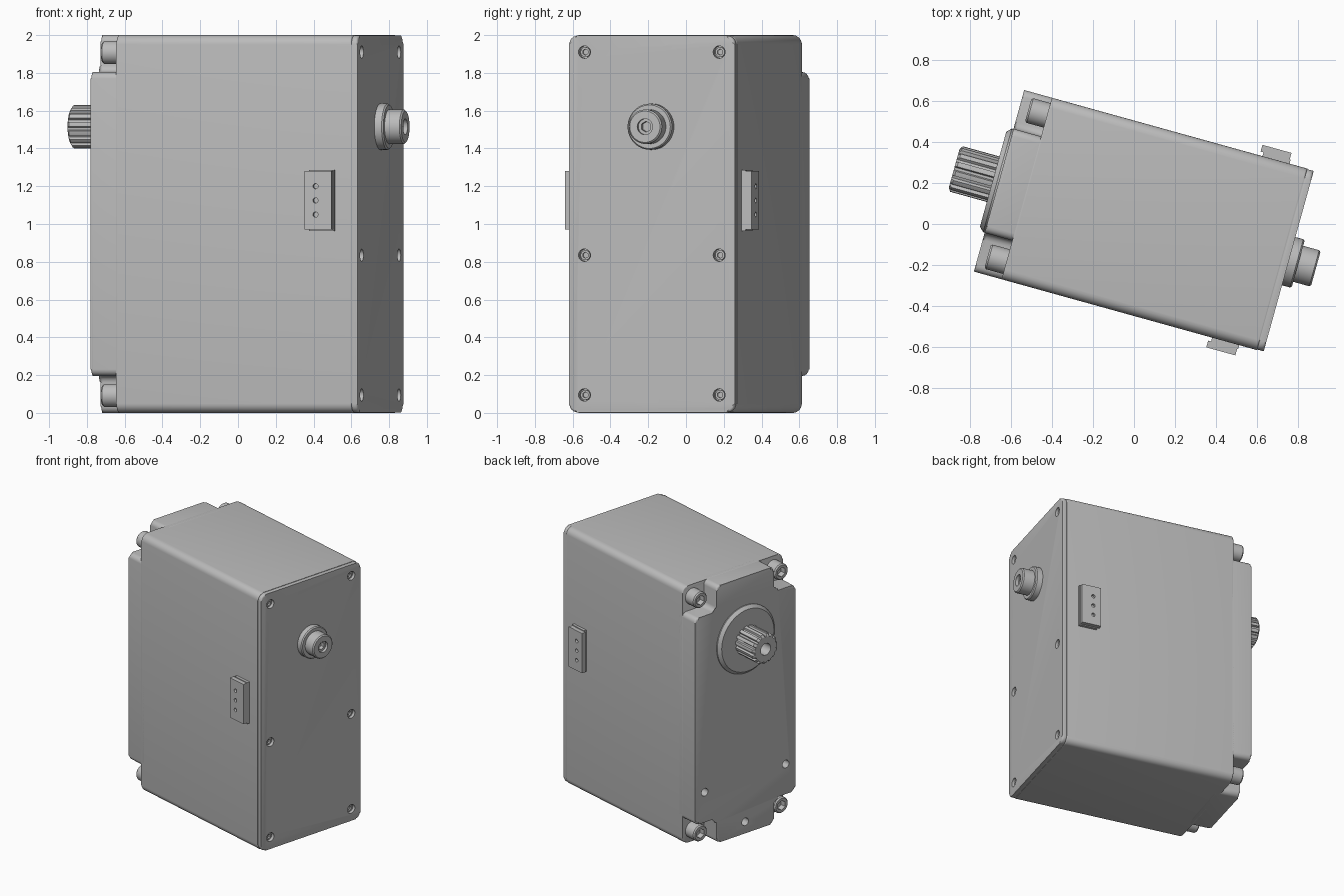
import bpy, bmesh
from math import sin, cos, pi, radians
from mathutils import Vector

cube = bpy.data.objects.get("Cube")
if cube:
    bpy.data.objects.remove(cube, do_unlink=True)

YAW = radians(-15.5)      # the whole unit is turned about z
MID = 0.027               # middle of the casing across its width
HALF = 0.459              # half width of the casing
SHAFT_Z = 1.515

grey = bpy.data.materials.new("casing grey")
grey.use_nodes = True
grey.diffuse_color = (0.5, 0.5, 0.5, 1)
grey.node_tree.nodes["Principled BSDF"].inputs["Base Color"].default_value = (0.5, 0.5, 0.5, 1)


def finish(name, bm):
    bmesh.ops.recalc_face_normals(bm, faces=bm.faces)
    mesh = bpy.data.meshes.new(name)
    bm.to_mesh(mesh)
    bm.free()
    mesh.materials.append(grey)
    ob = bpy.data.objects.new(name, mesh)
    ob.rotation_euler.z = YAW
    bpy.context.collection.objects.link(ob)
    return ob


def activate(ob):
    bpy.ops.object.select_all(action='DESELECT')
    ob.select_set(True)
    bpy.context.view_layer.objects.active = ob


def rounded(points, radius, steps=6):
    """Round the right-angled corners of an outline."""
    if not radius:
        return points
    out = []
    for i, p in enumerate(points):
        p = Vector(p)
        a = (Vector(points[i - 1]) - p).normalized()
        b = (Vector(points[(i + 1) % len(points)]) - p).normalized()
        c = p + radius * (a + b)
        for k in range(steps + 1):
            t = pi / 2 * k / steps
            out.append(c - radius * (b * cos(t) + a * sin(t)))
    return out


def rect(v0, v1, z0, z1):
    return [(v0, z0), (v1, z0), (v1, z1), (v0, z1)]


def prism(name, outline, u0, u1, bevel=0):
    """Extrude a width/height outline along the shaft direction."""
    bm = bmesh.new()
    caps = [[bm.verts.new((u, p[0], p[1])) for p in outline] for u in (u0, u1)]
    faces = [bm.faces.new(c) for c in caps]
    n = len(outline)
    for i in range(n):
        j = (i + 1) % n
        bm.faces.new((caps[0][i], caps[0][j], caps[1][j], caps[1][i]))
    if bevel:
        edges = [e for f in faces for e in f.edges]
        bmesh.ops.bevel(bm, geom=edges, offset=bevel, segments=3, profile=0.5, affect='EDGES')
    return finish(name, bm)


def lathe(name, profile, a, z, n=32, axis='u'):
    """Revolve (distance, radius) pairs; a radius may be a function of angle."""
    bm = bmesh.new()
    rings = []
    for t, r in profile:
        ring = []
        for i in range(n):
            th = 2 * pi * i / n
            rad = r(th) if callable(r) else r
            x, h = a + rad * cos(th), z + rad * sin(th)
            ring.append(bm.verts.new((t, x, h) if axis == 'u' else (x, t, h)))
        rings.append(ring)
    for r0, r1 in zip(rings, rings[1:]):
        for i in range(n):
            j = (i + 1) % n
            bm.faces.new((r0[i], r0[j], r1[j], r1[i]))
    bm.faces.new(rings[0])
    bm.faces.new(rings[-1])
    return finish(name, bm)


def cut(ob, cutters):
    for c in cutters:
        activate(ob)
        mod = ob.modifiers.new("cut", 'BOOLEAN')
        mod.object = c
        mod.solver = 'EXACT'
        bpy.ops.object.modifier_apply(modifier=mod.name)
        bpy.data.objects.remove(c, do_unlink=True)


def hexagon(size):
    return lambda th: size / cos((th + pi / 6) % (pi / 3) - pi / 6)


def spline(th):
    return 0.115 if (th * 15 / (2 * pi) + 0.01) % 1 < 0.6 else 0.099


parts = []

# Main casing and rear lid
lo, hi = MID - HALF, MID + HALF
parts.append(prism("casing", rounded(rect(lo, hi, 0, 2), 0.05), -0.55, 0.742, 0.008))
lid = prism("rear_lid", rounded(rect(lo + 0.003, hi - 0.003, 0.003, 1.997), 0.045),
            0.738, 0.775, 0.012)

# Shaft-side cover with four notched corners
N = 0.196
cross = [(lo + N, 0), (hi - N, 0), (hi - N, N), (hi, N), (hi, 2 - N), (hi - N, 2 - N),
         (hi - N, 2), (lo + N, 2), (lo + N, 2 - N), (lo, 2 - N), (lo, N), (lo + N, N)]
cover = prism("shaft_cover", rounded(cross, 0.035), -0.69, -0.51, 0.014)

# Recessed holes in the cover
cut(cover, [lathe("hole", [(-0.75, 0.03), (-0.63, 0.03)], MID + v, z, 24)
            for v, z in ((-0.37, 0.43), (0.37, 0.43), (0, 0.09))])

# Lid holes with small recessed socket screws
spots = [(MID + s * 0.37, z) for s in (-1, 1) for z in (0.095, 0.835, 1.91)]
cut(lid, [lathe("hole", [(0.7, 0.033), (0.8, 0.033)], v, z, 24) for v, z in spots])
for v, z in spots:
    parts.append(lathe("lid_screw", [(0.735, 0.026), (0.758, 0.026), (0.758, hexagon(0.014)),
                                     (0.744, hexagon(0.014))], v, z, 24))
parts += [cover, lid]

# Corner socket screws sitting in the notches
for s in (-1, 1):
    for z in (0.092, 1.908):
        parts.append(lathe("corner_screw", [
            (-0.54, 0.062), (-0.636, 0.062), (-0.645, 0.054), (-0.645, hexagon(0.032)),
            (-0.6, hexagon(0.032))], MID + s * 0.37, z, 36))

# Output collar and splined shaft
parts.append(lathe("shaft_collar", [(-0.68, 0.262), (-0.698, 0.262), (-0.72, 0.24)],
                   MID, SHAFT_Z, 64))
parts.append(lathe("output_shaft", [
    (-0.7, spline), (-0.905, spline), (-0.917, 0.097), (-0.917, 0.045), (-0.8, 0.045)],
    MID, SHAFT_Z, 150))

# Rear pivot boss with socket
parts.append(lathe("rear_boss", [
    (0.765, 0.122), (0.815, 0.122), (0.823, 0.115), (0.823, 0.091), (0.904, 0.091),
    (0.912, 0.083), (0.912, 0.042), (0.89, 0.042), (0.89, hexagon(0.025)),
    (0.86, hexagon(0.025))], MID, SHAFT_Z, 48))

# Three-pin sockets on both broad sides
for side, s in (("front", -1), ("back", 1)):
    ends = sorted(MID + s * d for d in (0.478, 0.512))
    plate = prism(side + "_socket_plate", rect(*ends, 0.97, 1.28), 0.5, 0.647)
    hole = sorted(MID + s * d for d in (0.492, 0.55))
    cut(plate, [lathe("hole", [(hole[0], 0.014), (hole[1], 0.014)], 0.56, z, 16, 'v')
                for z in (1.05, 1.125, 1.2)])
    ends = sorted(MID + s * d for d in (0.45, 0.48))
    parts += [plate, prism(side + "_socket_base", rect(*ends, 0.964, 1.286), 0.515, 0.652)]

# Smooth curved walls while keeping edges crisp
for ob in parts:
    activate(ob)
    bpy.ops.object.shade_smooth_by_angle(angle=radians(32))
